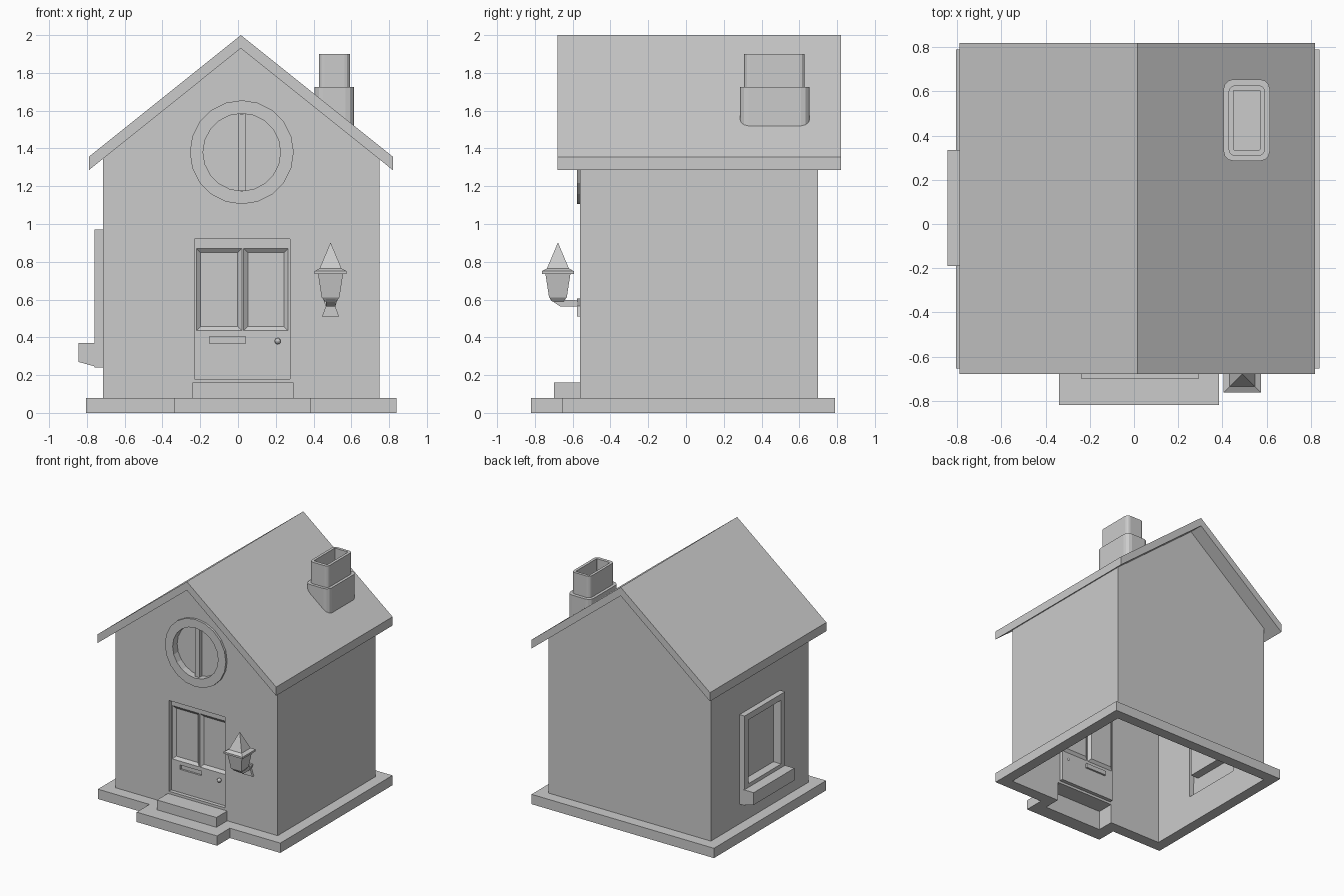
import bpy, bmesh, math
from mathutils import Vector
from mathutils.geometry import tessellate_polygon

if "Cube" in bpy.data.objects:
    bpy.data.objects.remove(bpy.data.objects["Cube"])

APEX, RIDGE, SLOPE = 0.015, 2.0, 0.80


def under(x):
    return 1.93 - abs(x - APEX) * SLOPE


def top(x):
    return RIDGE - abs(x - APEX) * SLOPE


def add(name, verts, faces):
    me = bpy.data.meshes.new(name)
    me.from_pydata([tuple(v) for v in verts], [], faces)
    bm = bmesh.new()
    bm.from_mesh(me)
    bmesh.ops.recalc_face_normals(bm, faces=bm.faces)
    bm.to_mesh(me)
    bm.free()
    ob = bpy.data.objects.new(name, me)
    bpy.context.collection.objects.link(ob)
    return ob


def loft(name, rings, first=False, last=False, closed=True, loop=False):
    """Bridge successive rings of equal length, with optional end caps."""
    n, m = len(rings[0]), len(rings)
    verts = [v for r in rings for v in r]
    faces = []
    for k in range(m if loop else m - 1):
        a, b = k * n, (k + 1) % m * n
        for i in range(n if closed else n - 1):
            j = (i + 1) % n
            faces.append((a + i, a + j, b + j, b + i))
    if first:
        faces.append(tuple(range(n))[::-1])
    if last:
        faces.append(tuple(range((m - 1) * n, m * n)))
    return add(name, verts, faces)


def plate(name, outer, holes, place):
    """Flat sheet with holes; place maps 2D to 3D."""
    loops = [[Vector((p[0], p[1], 0)) for p in l] for l in [outer] + holes]
    pts = [p for l in loops for p in l]
    return add(name, [place(p.x, p.y) for p in pts],
               [tuple(t) for t in tessellate_polygon(loops)])


def rect(a0, b0, a1, b1, d=0.0):
    return [(a0 + d, b0 + d), (a1 - d, b0 + d), (a1 - d, b1 - d), (a0 + d, b1 - d)]


def circle(r, n=20):
    return [(0.02 + r * math.cos(2 * math.pi * i / n),
             1.38 + r * math.sin(2 * math.pi * i / n)) for i in range(n)]


def rrect(x0, y0, x1, y1, r, n=3):
    out = []
    for k, (cx, cy) in enumerate(rect(x0, y0, x1, y1, r)):
        for i in range(n + 1):
            a = math.pi + math.pi / 2 * (k + i / n)
            out.append((cx + r * math.cos(a), cy + r * math.sin(a)))
    return out


def at_x(x):
    return lambda a, b: (x, a, b)


def at_y(y):
    return lambda a, b: (a, y, b)


def at_z(z):
    return lambda a, b: (a, b, z)


def ring(place, pts):
    return [place(*p) for p in pts]


def box(name, x0, y0, z0, x1, y1, z1):
    r = rect(x0, y0, x1, y1)
    return loft(name, [ring(at_z(z0), r), ring(at_z(z1), r)], True, True)


# Base ledge, open underneath
outer = [(-.805, .79), (-.805, -.655), (-.34, -.655), (-.34, -.82),
         (.385, -.82), (.385, -.655), (.84, -.655), (.84, .79)]
inner = [(-.715, .70), (-.715, -.56), (-.24, -.56), (-.24, -.70),
         (.295, -.70), (.295, -.56), (.75, -.56), (.75, .70)]
loft("base", [ring(at_z(0), inner), ring(at_z(0), outer),
              ring(at_z(.08), outer), ring(at_z(.08), inner)], loop=True)

# Doorstep
loft("doorstep", [ring(at_z(.08), inner[2:6]), ring(at_z(.16), inner[2:6])],
     last=True, closed=False)

# Walls as single sheets with openings
L, R, F, B = -.715, .75, -.56, .70
gable = [(R, under(R)), (APEX, 1.93), (L, under(L))]
door = rect(-.23, .18, .275, .92)
plate("front_wall", [(L, .08), (-.24, .08), (-.24, .16), (.295, .16),
                     (.295, .08), (R, .08)] + gable,
      [door, circle(.275)], at_y(F))
plate("back_wall", [(L, .08), (R, .08)] + gable, [], at_y(B))
plate("right_wall", rect(F, .08, B, under(R)), [], at_x(R))
win = rect(-.19, .24, .33, .97)
plate("left_wall", rect(F, .08, B, under(L)), [win], at_x(L))

# Roof chevron
prof = [(-.79, 1.285), (-.79, top(-.79)), (APEX, RIDGE),
        (.82, top(.82)), (.82, 1.285), (APEX, 1.93)]
loft("roof", [ring(at_y(-.68), prof), ring(at_y(.82), prof)], True, True)

# Door with sunken panels, letter slot and knob
D = F + .03
loft("door_reveal", [ring(at_y(F), door), ring(at_y(D), door)])
panels = [(-.22, .435, .02, .87), (.03, .435, .265, .87)]
slot = rect(-.15, .368, .04, .404)
plate("door_leaf", door, [rect(*p) for p in panels] + [slot], at_y(D))
for p in panels:
    loft("door_panel", [ring(at_y(D), rect(*p)),
                        ring(at_y(D + .018), rect(*p, .022))], last=True)
loft("letter_slot", [ring(at_y(D), slot), ring(at_y(D + .015), slot)], last=True)
bpy.ops.mesh.primitive_uv_sphere_add(segments=10, ring_count=6, radius=.017,
                                     location=(.21, D - .012, .38))
bpy.context.object.name = "door_knob"

# Round window
loft("round_window", [ring(at_y(F), circle(.275)), ring(at_y(F - .018), circle(.275)),
                      ring(at_y(F - .018), circle(.205)), ring(at_y(F + .04), circle(.205))],
     last=True)
box("round_window_bar", 0, F + .005, 1.177, .04, F + .04, 1.583)

# Side window with frame and sill
hole = rect(-.14, .40, .28, .92)
loft("side_window", [ring(at_x(L), win), ring(at_x(-.76), win),
                     ring(at_x(-.76), hole), ring(at_x(-.755), hole),
                     ring(at_x(-.69), hole)], last=True)
sill = [(-.755, .245), (-.845, .27), (-.845, .37), (-.755, .37)]
loft("window_sill", [ring(at_y(-.19), sill), ring(at_y(.335), sill)], True, True)

# Chimney, lower edge follows the roof slope
low = rrect(.405, .285, .615, .655, .045)
up = rrect(.428, .308, .593, .628, .03)
flue = rrect(.45, .335, .57, .605, .004)
loft("chimney", [[(x, y, top(x) - .005) for x, y in low], ring(at_z(1.725), low),
                 ring(at_z(1.725), up), ring(at_z(1.90), up),
                 ring(at_z(1.90), flue), ring(at_z(1.76), flue)], last=True)

# Wall lantern: square rings from bottom to tip
CX, CY = .49, -.678
levels = [(.03, .59), (.047, .612), (.066, .735), (.085, .735),
          (.085, .75), (.058, .765), (.001, .90)]
loft("lantern", [ring(at_z(z), rect(CX - h, CY - h, CX + h, CY + h))
                 for h, z in levels], True, True)

# Lantern bracket: arm and flared wall plate
arm = [(-.72, .60), (-.665, .563), (-.56, .563), (-.56, .595), (-.66, .60)]
loft("lantern_arm", [ring(at_x(CX - .025), arm), ring(at_x(CX + .025), arm)], True, True)
flare = [(CX - .045, .51), (CX + .045, .51), (CX + .025, .565), (CX + .04, .605),
         (CX - .04, .605), (CX - .025, .565)]
loft("lantern_plate", [ring(at_y(F), flare), ring(at_y(F - .018), flare)], True, True)
